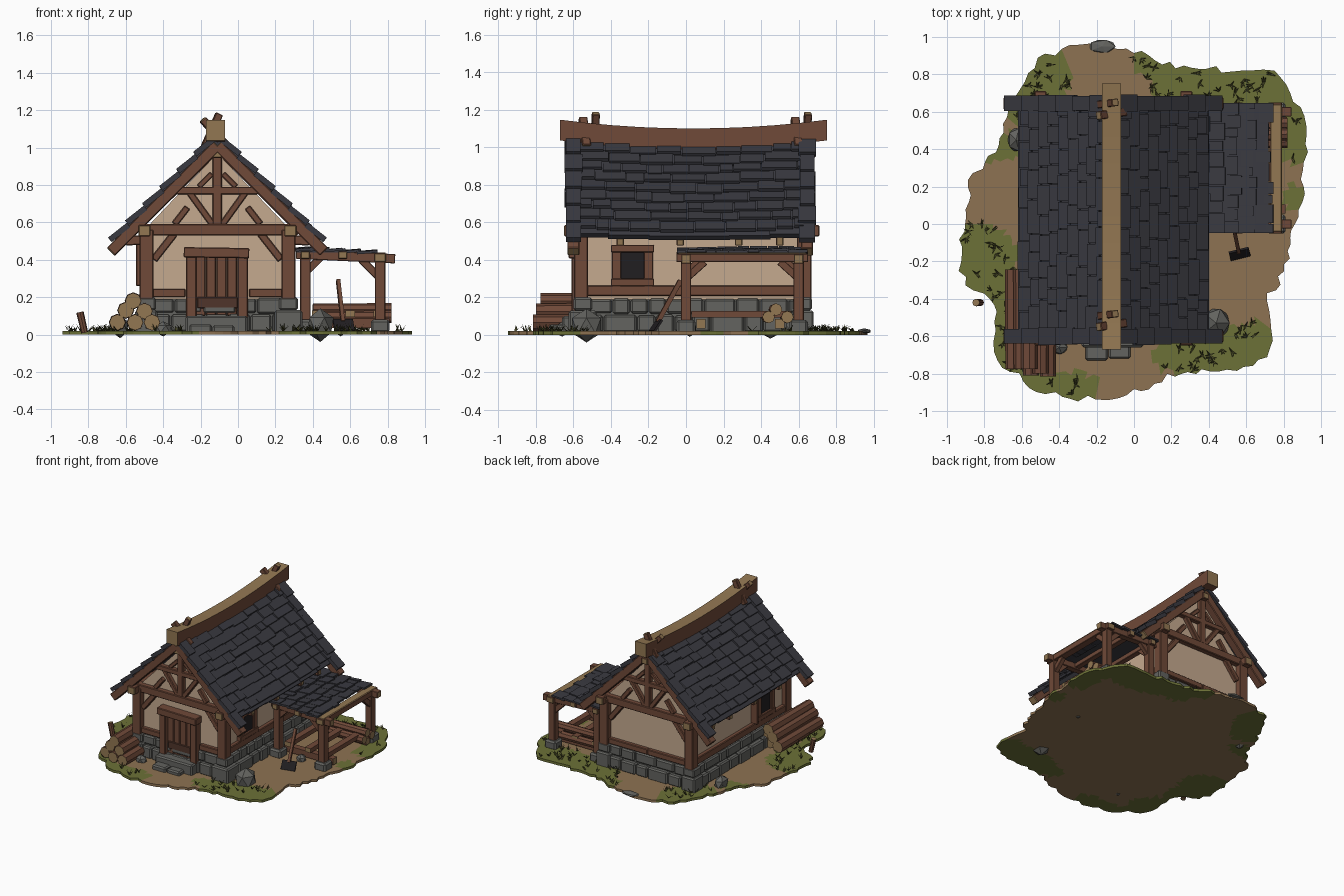
import bpy, bmesh, math, random
from mathutils import Vector, Matrix

random.seed(4)
if "Cube" in bpy.data.objects:
    bpy.data.objects.remove(bpy.data.objects["Cube"])

COLOURS = {
    "slate": (.042, .042, .052), "wood": (.16, .067, .04), "pale_wood": (.29, .185, .085),
    "plaster": (.56, .4, .275), "stone": (.125, .125, .115), "grass": (.15, .165, .038),
    "dirt": (.27, .17, .085), "dark_grass": (.06, .06, .018), "shadow": (.015, .013, .015),
    "dark_wood": (.08, .036, .024)}
NAMES = list(COLOURS)
SLATE, WOOD, PALE, PLASTER, STONE, GRASS, DIRT, BLADE, SHADOW, DARK = range(len(NAMES))
MATS = []
for name, rgb in COLOURS.items():
    m = bpy.data.materials.new(name)
    m.use_nodes = True
    m.diffuse_color = (*rgb, 1)
    bsdf = m.node_tree.nodes["Principled BSDF"]
    bsdf.inputs["Base Color"].default_value = (*rgb, 1)
    bsdf.inputs["Roughness"].default_value = .9
    MATS.append(m)


def finish(name, bm, bevel=0):
    mesh = bpy.data.meshes.new(name)
    bm.to_mesh(mesh)
    bm.free()
    for m in MATS:
        mesh.materials.append(m)
    ob = bpy.data.objects.new(name, mesh)
    bpy.context.scene.collection.objects.link(ob)
    if bevel:
        mod = ob.modifiers.new("worn_edges", "BEVEL")
        mod.width, mod.segments = bevel, 1
    return ob


def frame(a, b, up):
    d = (b - a).normalized()
    up = Vector(up)
    if abs(d.dot(up.normalized())) > .98:
        up = Vector((0, 1, 0))
    side = d.cross(up).normalized()
    return Matrix((side, d, side.cross(d))).transposed().to_4x4(), d


def paint(verts, d, mat, end):
    for f in {f for v in verts for f in v.link_faces}:
        f.normal_update()
        f.material_index = end if abs(f.normal.dot(d)) > .9 else mat


def beam(bm, a, b, w, h, mat=WOOD, end=None, up=(0, 0, 1)):
    a, b = Vector(a), Vector(b)
    rot, d = frame(a, b, up)
    mx = Matrix.Translation((a + b) / 2) @ rot @ Matrix.Diagonal((w, (b - a).length, h, 1))
    verts = bmesh.ops.create_cube(bm, size=1, matrix=mx)["verts"]
    paint(verts, d, mat, mat if end is None else end)


def block(bm, x0, x1, y0, y1, z0, z1, mat):
    y, z = (y0 + y1) / 2, (z0 + z1) / 2
    beam(bm, (x0, y, z), (x1, y, z), y1 - y0, z1 - z0, mat)


def log(bm, a, b, r):
    a, b = Vector(a), Vector(b)
    rot, d = frame(a, b, (0, 0, 1))
    mx = Matrix.Translation((a + b) / 2) @ rot @ Matrix.Rotation(math.pi / 2, 4, "X")
    verts = bmesh.ops.create_cone(bm, cap_ends=True, segments=8, radius1=r, radius2=r * .93,
                                  depth=(b - a).length, matrix=mx)["verts"]
    paint(verts, d, WOOD, PALE)


def boulder(bm, x, y, z, rx, ry, rz):
    mx = Matrix.Translation((x, y, z)) @ Matrix.Diagonal((rx, ry, rz, 1))
    verts = bmesh.ops.create_icosphere(bm, subdivisions=1, radius=1, matrix=mx)["verts"]
    paint(verts, Vector((0, 0, 1)), STONE, STONE)


# ragged ground, with grass patches over dirt
RADII = [.87, .96, 1.07, 1.15, .97, .88, .95, 1.02, 1.03, .93, .85, .92,
         .91, 1.0, .88, 1.05, 1.04, .99, .91, .85, .92, 1.04, .83, .87]
PATCHES = [(-.55, .75, .2, .24), (.6, .78, .5, .2), (.88, .5, .14, .2), (.55, -.7, .42, .17),
           (-.5, -.87, .3, .1), (-.82, -.28, .2, .3), (-.72, .42, .15, .08), (.2, .85, .2, .1),
           (.87, .15, .07, .07), (-.66, -.7, .12, .2)]
SEG, RINGS = 144, 24
rim = []
for i in range(SEG):
    k, t = divmod(i * len(RADII) / SEG, 1)
    r = RADII[int(k)] * (1 - t) + RADII[(int(k) + 1) % len(RADII)] * t
    rim.append(min(r, 1.14) - random.uniform(0, .04))


def is_grass(x, y):
    wob = .12 * math.sin(x * 17 + y * 9) + .1 * math.sin(y * 23 - x * 8)
    return any(((x - px) / rx) ** 2 + ((y - py) / ry) ** 2 < 1 + wob for px, py, rx, ry in PATCHES)


def ground_point(i, f):
    ang = math.tau * i / SEG
    return Vector((math.cos(ang) * rim[i] * f, math.sin(ang) * rim[i] * f, .02))


bm = bmesh.new()
centre = bm.verts.new((0, 0, .02))
rings = [[bm.verts.new(ground_point(i, k / RINGS)) for i in range(SEG)] for k in range(1, RINGS + 1)]
for i in range(SEG):
    j = (i + 1) % SEG
    bm.faces.new((centre, rings[0][i], rings[0][j]))
    for inner, outer in zip(rings, rings[1:]):
        bm.faces.new((inner[i], outer[i], outer[j], inner[j]))
for f in bm.faces:
    c = f.calc_center_median()
    f.material_index = GRASS if is_grass(c.x, c.y) else DIRT
solid = finish("ground", bm).modifiers.new("thickness", "SOLIDIFY")
solid.thickness, solid.offset = .02, -1

# grass tufts
bm = bmesh.new()
for _ in range(420):
    p = ground_point(random.randrange(SEG), random.uniform(.6, .98))
    if is_grass(p.x, p.y):
        for _ in range(4):
            ang = random.uniform(0, math.tau)
            out = Vector((math.cos(ang), math.sin(ang), 0))
            side = out.cross((0, 0, 1)) * .006
            tip = p + out * .03 + Vector((0, 0, random.uniform(.015, .04)))
            bm.faces.new([bm.verts.new(v) for v in (p - side, p + side, tip)]).material_index = BLADE
finish("grass_tufts", bm)

# loose rocks
bm = bmesh.new()
for rock in [(-.63, .45, .04, .05, .07, .06), (.44, -.53, .05, .08, .09, .09),
             (-.17, .95, .02, .08, .04, .015), (.55, .02, .03, .04, .04, .04), (-.4, -.66, .03, .05, .04, .04)]:
    boulder(bm, *rock)
finish("loose_rocks", bm)

# house shell
CX, HALF, FRONT, BACK = -.11, .38, -.55, .62
bm = bmesh.new()
outline = [(-HALF, .1), (HALF, .1), (HALF, .57), (0, .97), (-HALF, .57)]
face = bm.faces.new([bm.verts.new((CX + x, FRONT, z)) for x, z in outline])
new = bmesh.ops.extrude_face_region(bm, geom=[face])["geom"]
bmesh.ops.translate(bm, vec=(0, BACK - FRONT, 0), verts=[g for g in new if isinstance(g, bmesh.types.BMVert)])
bmesh.ops.recalc_face_normals(bm, faces=bm.faces)
for f in bm.faces:
    f.material_index = PLASTER
finish("plaster_walls", bm)

# stone footing: core, two rough courses, corner stones
bm = bmesh.new()
block(bm, CX - .39, CX + .39, FRONT - .01, BACK + .01, .01, .19, STONE)
corners = [Vector((CX + sx * HALF, y, 0)) for sx, y in ((-1, FRONT), (1, FRONT), (1, BACK), (-1, BACK))]
for k in range(4):
    a, b = corners[k], corners[(k + 1) % 4]
    d, length = (b - a).normalized(), (b - a).length
    for z0, z1, thick in ((.01, .11, .09), (.11, .195, .055)):
        t = 0
        while t < length - .03:
            w = min(random.uniform(.09, .19), length - t)
            z = Vector((0, 0, (z0 + z1) / 2))
            beam(bm, a + d * t + z, a + d * (t + w - .006) + z,
                 thick + random.uniform(-.01, .01), z1 - z0 - random.uniform(0, .015), STONE)
            t += w
    size = .075 if k == 1 else .06
    block(bm, a.x - size, a.x + size, a.y - size, a.y + size, .01, .13, STONE)
    block(bm, a.x - .05, a.x + .05, a.y - .05, a.y + .05, .13, .2, STONE)
finish("stone_footing", bm, .01)

bm = bmesh.new()
block(bm, -.28, .05, -.66, -.55, .01, .1, STONE)
block(bm, -.26, -.14, -.73, -.6, .01, .055, STONE)
block(bm, -.135, -.02, -.72, -.6, .01, .05, STONE)
finish("door_steps", bm, .01)

# timber frame on both gables and both long walls
bm = bmesh.new()
for y, out in ((FRONT, -1), (BACK, 1)):
    yo = y + out * .01
    beam(bm, (CX - .42, yo, .56), (CX + .43, yo, .56), .06, .06, end=PALE)
    beam(bm, (CX - .22, yo, .77), (CX + .22, yo, .77), .05, .04)
    beam(bm, (CX, yo, .58), (CX, yo, 1.0), .05, .05)
    for s in (-1, 1):
        def at(dx, z):
            return (CX + s * dx, yo, z)
        beam(bm, at(HALF, .18), at(HALF, .56), .075, .075)
        beam(bm, at(.34, .4), at(.23, .54), .04, .04)
        beam(bm, at(.02, .58), at(.15, .76), .045, .035)
        beam(bm, at(.23, .59), at(.16, .68), .04, .035)
        beam(bm, at(.17 if out < 0 else 0, .222), at(HALF, .222), .04, .045)
        beam(bm, at(.03, .86), at(.1, .79), .035, .03)
for s in (-1, 1):
    x = CX + s * (HALF + .01)
    beam(bm, (x, FRONT, .235), (x, BACK, .235), .04, .055)
    beam(bm, (x, -.65, .555), (x, .71, .555), .065, .06, end=PALE)
    for y in (-.35, -.03, .28, .5):
        beam(bm, (x - s * .05, y, .51), (x + s * .1, y, .5), .04, .05, end=PALE)
beam(bm, (CX, -.63, .97), (CX, .69, .97), .05, .05, end=PALE)
finish("timber_frame", bm, .005)

# side windows
bm = bmesh.new()
for s in (-1, 1):
    x = CX + s * (HALF + .008)
    beam(bm, (x, -.36, .375), (x, -.2, .375), .02, .17, SHADOW)
    for y in (-.37, -.285, -.2):
        w = .015 if y == -.285 else .045
        beam(bm, (x, y, .25), (x, y, .47), w, .05)
    for z in (.28, .46):
        beam(bm, (x, -.4, z), (x, -.17, z), .055, .04)
beam(bm, (CX - HALF - .02, -.14, .26), (CX - HALF - .02, -.14, .52), .07, .02)
finish("side_windows", bm, .004)

# door
bm = bmesh.new()
for k in range(4):
    x = -.2 + k * .056
    beam(bm, (x, FRONT - .015, .1), (x, FRONT - .015, .42), .053, .02)
block(bm, -.22, 0, FRONT - .031, FRONT - .02, .14, .2, DARK)
for x in (-.25, .025):
    beam(bm, (x, FRONT - .03, .09), (x, FRONT - .03, .43), .055, .06)
beam(bm, (-.29, FRONT - .035, .44), (.06, FRONT - .035, .435), .08, .055)
finish("door", bm, .005)


# main roof, with a sagging ridge
def sag(y):
    return .04 * (1 - ((y - .04) / .66) ** 2)


def slope(s, dx, y, lift=0):
    return Vector((CX + s * dx, y, 1.075 - 1.01 * dx - sag(y) * (1 - dx) + lift))


roof, tiles, trim = bmesh.new(), bmesh.new(), bmesh.new()
for s in (-1, 1):
    up = (s, 0, 1)
    for k in range(6):
        y = -.52 + k * .215
        beam(roof, slope(s, 0, y, -.035), slope(s, .5, y, -.035), .22, .03, SLATE, up=up)
    for row in range(9):
        d0, y = .02 + row * .052, -.57
        while y < .61:
            w = min(random.uniform(.07, .2), .63 - y)
            lift = random.uniform(-.004, .005)
            low = d0 + .065 + random.uniform(-.007, .007)
            beam(tiles, slope(s, d0, y + w / 2, lift - .012), slope(s, low, y + w / 2, lift + .01),
                 w - .006, .018, SLATE, up=up)
            y += w
    # verge rafters and their slate caps
    for y in (-.6, .645):
        beam(trim, slope(s, 0, y, -.06), slope(s, .57, y, -.055), .065, .06, WOOD, PALE, up=up)
        for k in range(6):
            d0 = .02 + k * .091
            beam(tiles, slope(s, d0, y, -.008), slope(s, d0 + .1, y, .014),
                 .085 + random.uniform(-.01, .01), .03, SLATE, up=up)
finish("roof_deck", roof)
finish("roof_tiles", tiles)
finish("verge_rafters", trim, .005)

# ridge beam and crossed pegs
bm = bmesh.new()
beam(bm, (CX - .01, -.67, 1.085), (CX - .01, .75, 1.085), .1, .11, WOOD, PALE)
for k in range(1, 10):
    bmesh.ops.bisect_plane(bm, geom=bm.verts[:] + bm.edges[:] + bm.faces[:],
                           plane_co=(0, -.67 + k * .142, 0), plane_no=(0, 1, 0))
for f in bm.faces:
    if f.normal.z > .9:
        f.material_index = PALE
for v in bm.verts:
    v.co.z -= sag(v.co.y)
finish("ridge_beam", bm)
bm = bmesh.new()
for y in (-.53, .6):
    beam(bm, (CX + .06, y, 1.0), (CX - .08, y - .02, 1.15), .045, .04, end=PALE)
    beam(bm, (CX - .07, y + .04, 1.0), (CX + .01, y + .05, 1.18), .04, .04, end=PALE)
finish("ridge_pegs", bm, .004)

# lean-to shelter
bm, feet = bmesh.new(), bmesh.new()
for y, inward in ((0, 1), (.6, -1)):
    for x, top, s in ((.36, .43, 1), (.76, .4, -1)):
        beam(bm, (x, y, .06), (x, y, top), .055, .055)
        beam(bm, (x, y, top - .1), (x + s * .1, y, top), .035, .04)
        beam(bm, (x, y, top - .1), (x, y + inward * .1, top - .01), .035, .04)
        block(feet, x - .05, x + .05, y - .05, y + .05, .01, .08, STONE)
    beam(bm, (.31, y, .43), (.84, y, .405), .05, .05, end=PALE)
for x, z in ((.36, .425), (.56, .425)):
    beam(bm, (x, -.05, z), (x, .65, z), .045, .04, end=PALE)
beam(bm, (.76, -.05, .41), (.76, .65, .41), .06, .045, WOOD, PALE)
block(bm, .73, .79, -.04, .64, .432, .438, PALE)
finish("shelter_frame", bm, .004)
finish("shelter_feet", feet, .012)
bm = bmesh.new()
block(bm, .31, .72, -.03, .62, .438, .448, SLATE)
for row in range(5):
    x, y = .3 + row * .084, -.05
    while y < .62:
        w = min(random.uniform(.05, .11), .65 - y)
        z = .462 - row * .004 + random.uniform(-.004, .004)
        beam(bm, (x, y + w / 2, z - .008), (x + .1 + random.uniform(-.02, .01), y + w / 2, z),
             w - .005, .014, SLATE)
        y += w
finish("shelter_tiles", bm)

# wood rack and small logs beneath the shelter
bm = bmesh.new()
for y in (.08, .5):
    beam(bm, (.37, y, .06), (.81, y, .06), .05, .05, end=PALE)
for x in (.42, .6, .75):
    beam(bm, (x, .03, .11), (x, .56, .11), .05, .035, end=PALE)
for y, z in ((.43, .095), (.53, .095), (.47, .135)):
    log(bm, (.4, y, z), (.82, y + .01, z), .033)
finish("wood_rack", bm)

# log pile beside the front corner, and a leaning stake
bm = bmesh.new()
for x, z in ((-.645, .065), (-.55, .065), (-.46, .065), (-.6, .13), (-.5, .125), (-.56, .18)):
    y = random.uniform(-.03, .02)
    log(bm, (x, -.79 + y, z), (x, -.26 + y, z), .046)
log(bm, (-.82, -.42, .01), (-.845, -.42, .12), .02)
finish("log_pile", bm)

# shovel leaning on the shelter
bm = bmesh.new()
beam(bm, (.535, -.03, .29), (.56, -.15, .07), .02, .025)
beam(bm, (.56, -.14, .08), (.57, -.18, .02), .11, .012, SHADOW)
finish("shovel", bm)
